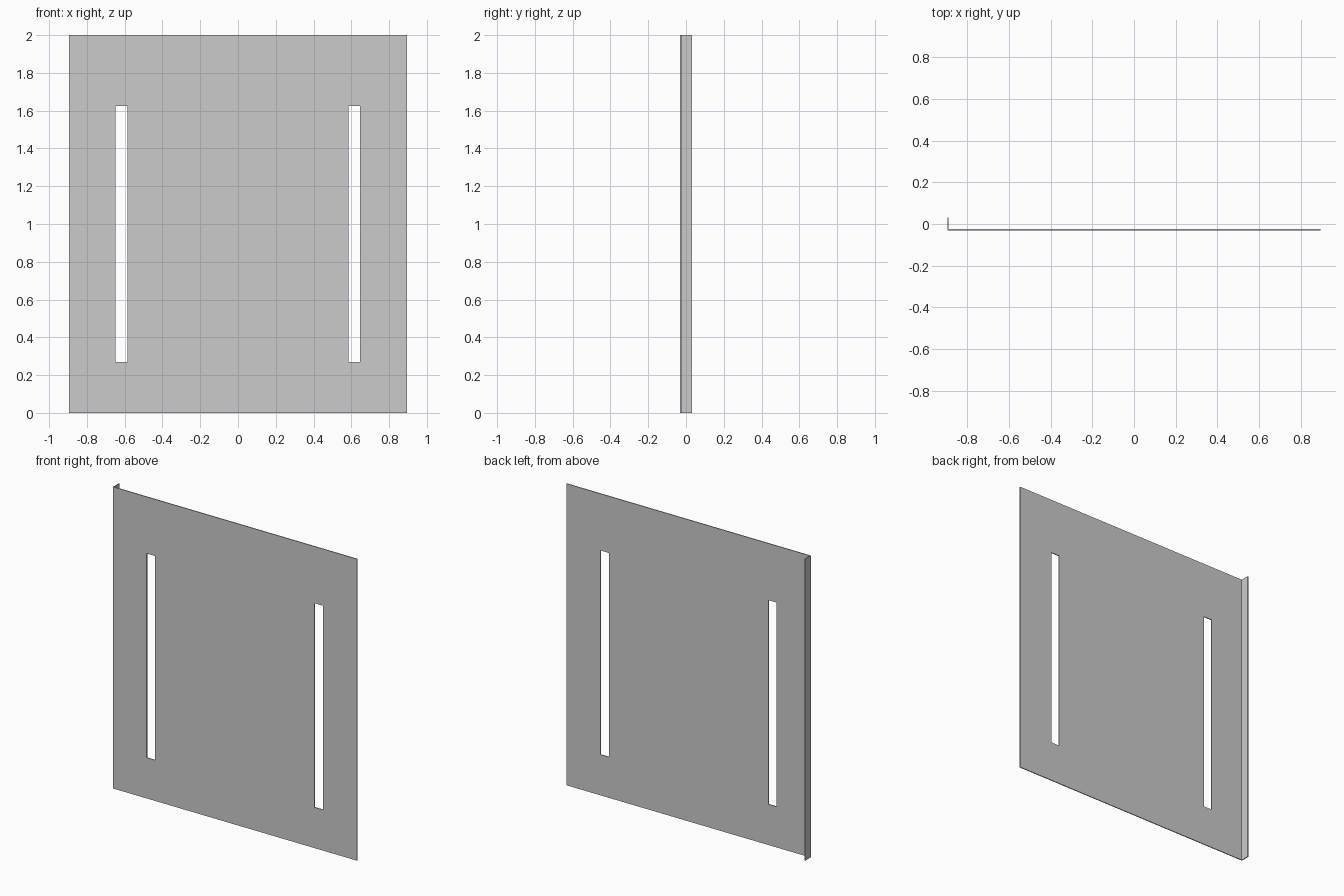
import bpy, bmesh

if "Cube" in bpy.data.objects:
    bpy.data.objects.remove(bpy.data.objects["Cube"])

HALF_W, HALF_D, HEIGHT, THICK = 0.896, 0.031, 2.0, 0.006

# Outline of the bent sheet seen from above: side flange, then the front with slot edges
path = [(-HALF_W, HALF_D), (-HALF_W, -HALF_D), (-0.648, -HALF_D), (-0.586, -HALF_D),
        (0.584, -HALF_D), (0.646, -HALF_D), (HALF_W, -HALF_D)]
levels = [0.0, 0.27, 1.624, HEIGHT]
slot_columns = (2, 4)

# Sheet surface, leaving the two slots open
bm = bmesh.new()
grid = [[bm.verts.new((x, y, z)) for z in levels] for x, y in path]
for i in range(len(path) - 1):
    for j in range(len(levels) - 1):
        if i in slot_columns and j == 1:
            continue
        bm.faces.new((grid[i][j], grid[i + 1][j], grid[i + 1][j + 1], grid[i][j + 1]))

mesh = bpy.data.meshes.new("slotted_panel")
bm.to_mesh(mesh)
bm.free()
panel = bpy.data.objects.new("slotted_panel", mesh)
bpy.context.collection.objects.link(panel)

# Sheet thickness, grown inward from the outer faces
solid = panel.modifiers.new("sheet_thickness", 'SOLIDIFY')
solid.thickness = THICK
solid.offset = -1
solid.use_even_offset = True
